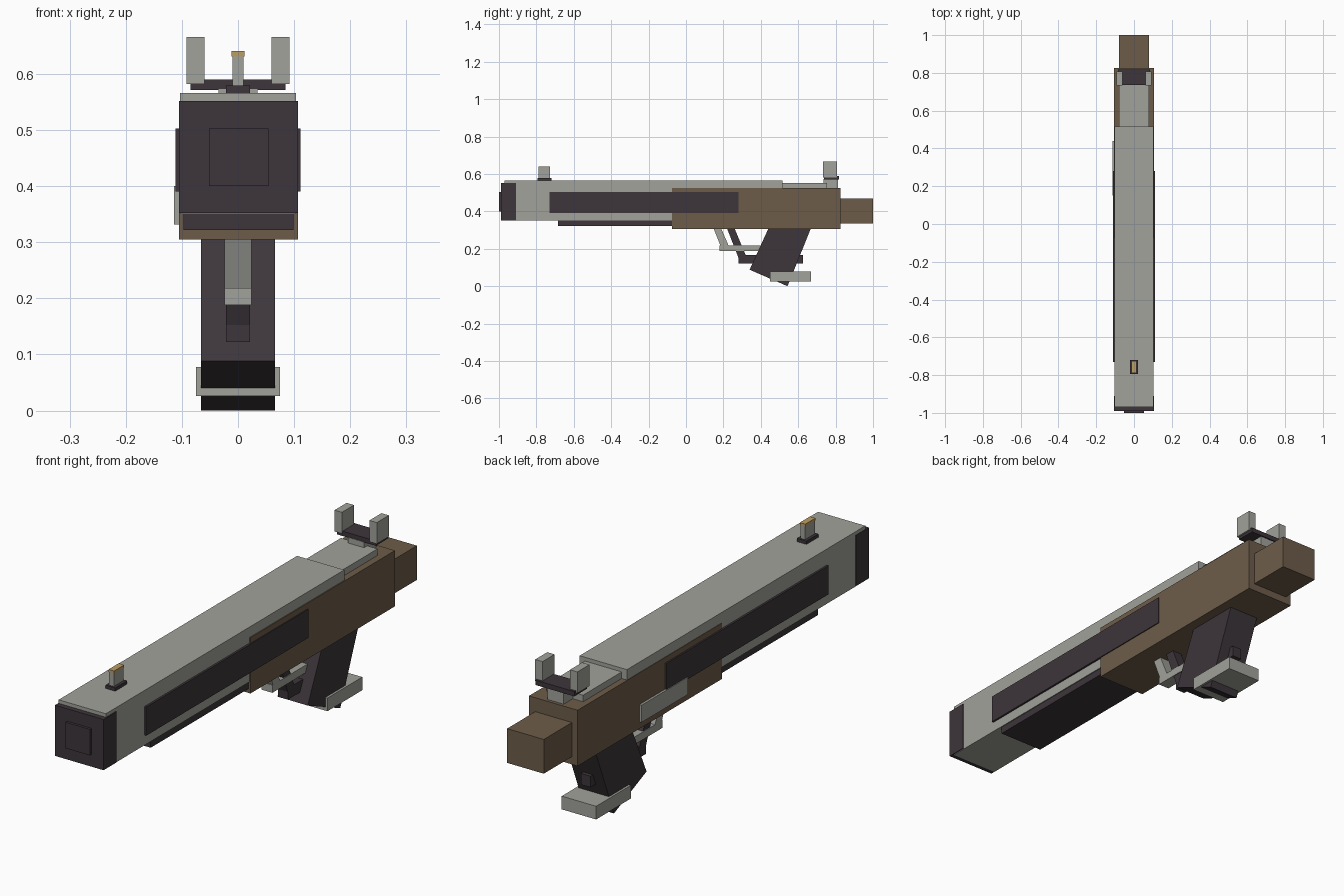
import bpy
import bmesh

cube = bpy.data.objects.get("Cube")
if cube:
    bpy.data.objects.remove(cube, do_unlink=True)


def material(name, rgb):
    m = bpy.data.materials.new(name)
    m.use_nodes = True
    m.diffuse_color = (*rgb, 1)
    m.node_tree.nodes["Principled BSDF"].inputs["Base Color"].default_value = (*rgb, 1)
    return m


grey = material("warm grey metal", (0.36, 0.36, 0.33))
dark = material("dark plum polymer", (0.047, 0.036, 0.043))
brown = material("brown frame", (0.152, 0.108, 0.067))
gold = material("gold bead", (0.50, 0.34, 0.13))


def prism(name, mat, x, profile):
    """Extrude a side profile of (y, z) points across the x range."""
    bm = bmesh.new()
    face = bm.faces.new([bm.verts.new((x[0], y, z)) for y, z in profile])
    side = bmesh.ops.extrude_face_region(bm, geom=[face])["geom"]
    verts = [v for v in side if isinstance(v, bmesh.types.BMVert)]
    bmesh.ops.translate(bm, verts=verts, vec=(x[1] - x[0], 0, 0))
    bmesh.ops.recalc_face_normals(bm, faces=bm.faces)
    mesh = bpy.data.meshes.new(name)
    bm.to_mesh(mesh)
    bm.free()
    mesh.materials.append(mat)
    obj = bpy.data.objects.new(name, mesh)
    bpy.context.collection.objects.link(obj)
    return obj


def box(name, mat, x, y, z):
    return prism(name, mat, x, [(y[0], z[0]), (y[1], z[0]), (y[1], z[1]), (y[0], z[1])])


def wide(half):
    return (-half, half)


# Barrel housing and muzzle
box("slide", grey, wide(0.103), (-0.97, 0.515), (0.35, 0.566))
box("rear_deck", grey, wide(0.08), (0.50, 0.755), (0.50, 0.551))
box("muzzle_block", dark, (-0.105, 0.107), (-0.99, -0.91), (0.352, 0.552))
box("muzzle_plate", dark, (-0.052, 0.054), (-1.0, -0.98), (0.40, 0.503))
box("under_rail", dark, (-0.097, 0.099), (-0.685, -0.06), (0.322, 0.355))

# Frame and stock
box("frame", brown, (-0.105, 0.107), (-0.075, 0.825), (0.305, 0.525))
box("stock", brown, wide(0.08), (0.81, 1.0), (0.335, 0.47))

# Side panels
for side, s in (("left", 1), ("right", -1)):
    box(side + "_panel", dark, sorted((s * 0.09, s * 0.111)), (-0.73, 0.28), (0.39, 0.503))
box("right_catch_plate", grey, (-0.114, -0.09), (0.15, 0.44), (0.332, 0.40))

# Front sight
box("front_sight_base", dark, wide(0.021), (-0.795, -0.72), (0.56, 0.579))
box("front_sight_post", grey, wide(0.01), (-0.788, -0.727), (0.575, 0.632))
box("front_sight_bead", gold, wide(0.012), (-0.789, -0.726), (0.631, 0.641))

# Rear sight
box("rear_sight_foot", grey, wide(0.035), (0.735, 0.812), (0.52, 0.573))
box("rear_sight_bar", dark, wide(0.085), (0.737, 0.817), (0.571, 0.59))
for side, s in (("left", 1), ("right", -1)):
    box(side + "_sight_ear", grey, sorted((s * 0.06, s * 0.092)), (0.733, 0.808), (0.582, 0.666))

# Grip
prism("grip", dark, wide(0.066), [(0.34, 0.088), (0.543, 0.0), (0.672, 0.32), (0.446, 0.32)])
box("grip_base_plate", grey, wide(0.075), (0.45, 0.667), (0.026, 0.078))
box("grip_pin", dark, wide(0.021), (0.28, 0.625), (0.122, 0.166))

# Trigger and guard
prism("trigger", dark, wide(0.021), [(0.215, 0.32), (0.255, 0.32), (0.33, 0.14), (0.285, 0.14)])
prism("guard_strut", grey, wide(0.024), [(0.143, 0.32), (0.183, 0.32), (0.235, 0.20), (0.195, 0.19)])
box("guard_bar", grey, wide(0.024), (0.18, 0.42), (0.188, 0.218))
